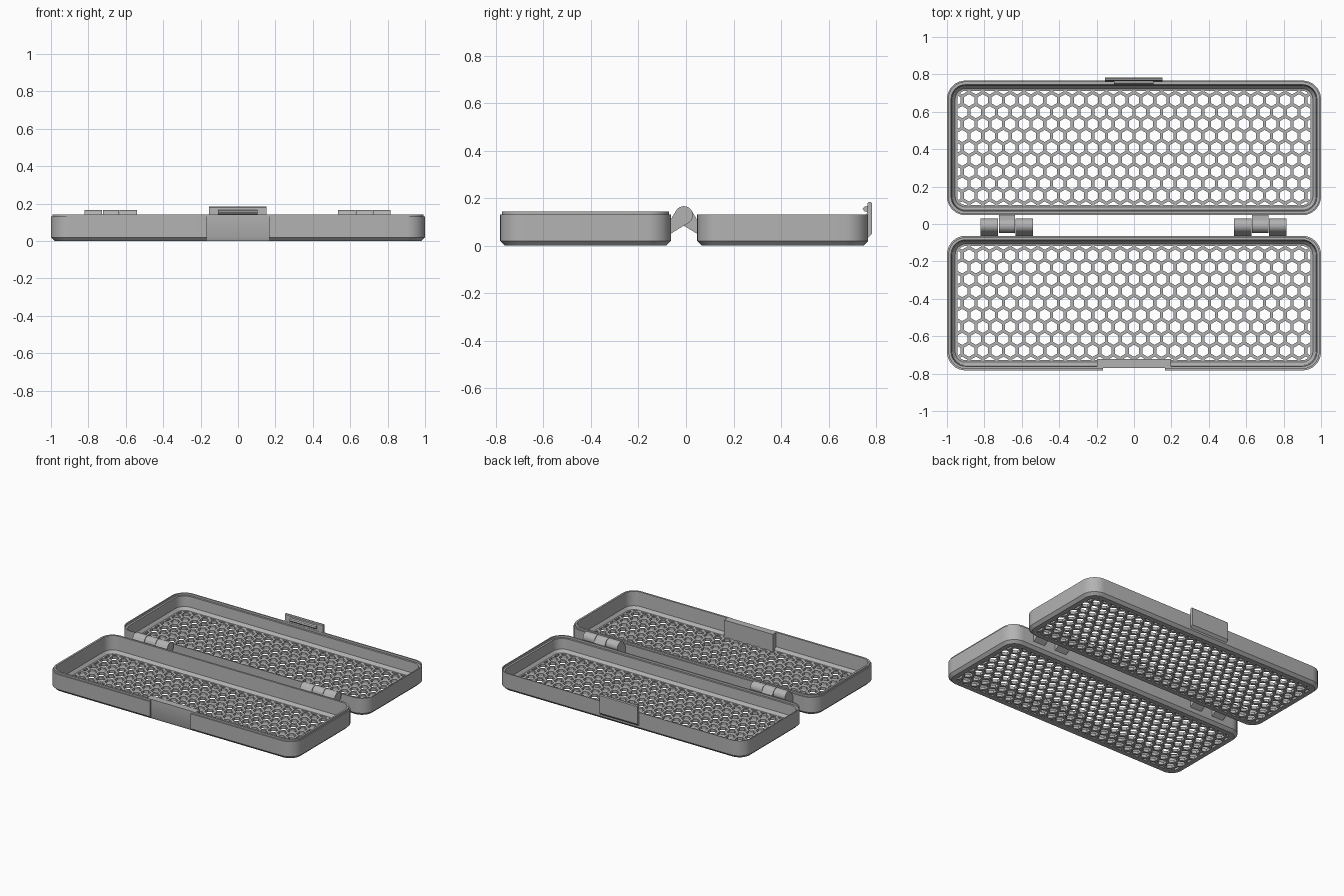
import bpy, bmesh, math
from mathutils import Vector
from mathutils.geometry import convex_hull_2d

old = bpy.data.objects.get("Cube")
if old:
    bpy.data.objects.remove(old, do_unlink=True)

GREY = (0.45, 0.45, 0.45, 1)
grey = bpy.data.materials.new("plain grey plastic")
grey.use_nodes = True
grey.diffuse_color = GREY
grey.node_tree.nodes["Principled BSDF"].inputs["Base Color"].default_value = GREY

HALF_X, DEPTH, CORNER = 1.0, 0.72, 0.1
FRONT_Y, BACK_Y = -0.423, 0.407      # tray centres
FLOOR, FRAME = 0.02, 0.055           # floor thickness, frame width
PIN = Vector((-0.009, 0.128))        # hinge axis in y, z


def finish(bm, name):
    """Clean the mesh, smooth soft edges and link the object."""
    bmesh.ops.remove_doubles(bm, verts=bm.verts, dist=1e-5)
    bmesh.ops.recalc_face_normals(bm, faces=bm.faces)
    for f in bm.faces:
        f.smooth = True
    for e in bm.edges:
        e.smooth = len(e.link_faces) == 2 and e.calc_face_angle(0) < math.radians(30)
    mesh = bpy.data.meshes.new(name)
    bm.to_mesh(mesh)
    bm.free()
    mesh.materials.append(grey)
    obj = bpy.data.objects.new(name, mesh)
    bpy.context.collection.objects.link(obj)
    return obj


def outline(cy, inset, z, notch):
    """Rounded rectangle; notch = (half width, distance from front edge)."""
    r = CORNER - inset
    hx, hy = HALF_X - CORNER, DEPTH / 2 - CORNER
    pts = []
    for i, (sx, sy) in enumerate(((1, 1), (-1, 1), (-1, -1), (1, -1))):
        for k in range(9):
            a = math.pi / 2 * (i + k / 8)
            pts.append((sx * hx + r * math.cos(a), cy + sy * hy + r * math.sin(a), z))
        if i == 2 and notch:
            w, d = notch
            edge = cy - DEPTH / 2
            y0, y1 = edge + inset, edge + max(inset, d)
            pts += [(-w, y0, z), (-w, y1, z), (w, y1, z), (w, y0, z)]
    return pts


def tray_wall(name, cy, profile, notched=False):
    """Sweep a closed wall profile of (inset, height) round the tray."""
    bm = bmesh.new()
    loops = []
    for n, (inset, z) in enumerate(profile):
        # outer points form the latch recess, inner points the thickened wall
        notch = ((0.165, 0.012) if n < 5 else (0.197, 0.062)) if notched else None
        loops.append([bm.verts.new(p) for p in outline(cy, inset, z, notch)])
    count = len(loops[0])
    for a, b in zip(loops, loops[1:] + loops[:1]):
        for i in range(count):
            j = (i + 1) % count
            bm.faces.new((a[i], a[j], b[j], b[i]))
    return finish(bm, name)


def honeycomb(name, cy, pitch=0.0735, hole=0.056):
    """Flat hexagon mesh clipped to the tray frame, then thickened."""
    bm = bmesh.new()
    hx, hy = HALF_X - FRAME + 0.001, DEPTH / 2 - FRAME + 0.001
    row_step = pitch * math.sqrt(3) / 2
    for row in range(-6, 7):
        for col in range(-15, 16):
            c = Vector(((col + row % 2 / 2) * pitch, cy + row * row_step, FLOOR))
            rings = []
            for width in (pitch, hole):
                rad = width / math.sqrt(3)
                rings.append([bm.verts.new(c + Vector((
                    rad * math.cos(math.radians(30 + 60 * k)),
                    rad * math.sin(math.radians(30 + 60 * k)), 0))) for k in range(6)])
            outer, inner = rings
            for k in range(6):
                j = (k + 1) % 6
                bm.faces.new((outer[k], outer[j], inner[j], inner[k]))
    bmesh.ops.remove_doubles(bm, verts=bm.verts, dist=1e-4)
    cuts = [((s * hx, cy, 0), (s, 0, 0)) for s in (-1, 1)]
    cuts += [((0, cy + s * hy, 0), (0, s, 0)) for s in (-1, 1)]
    cuts += [((sx * (hx - 0.013), cy + sy * (hy - 0.013), 0), (sx, sy, 0))
             for sx in (-1, 1) for sy in (-1, 1)]
    for point, normal in cuts:
        bmesh.ops.bisect_plane(bm, geom=bm.verts[:] + bm.edges[:] + bm.faces[:],
                               plane_co=point, plane_no=normal, clear_outer=True)
    bmesh.ops.recalc_face_normals(bm, faces=bm.faces)
    if sum(f.normal.z for f in bm.faces) < 0:
        bmesh.ops.reverse_faces(bm, faces=bm.faces)
    # build the underside and the hole walls
    top = bm.faces[:]
    rim = [e for e in bm.edges if e.is_boundary]
    walls = bmesh.ops.extrude_edge_only(bm, edges=rim)["geom"]
    lower = {v for v in walls if isinstance(v, bmesh.types.BMVert)}
    for v in lower:
        v.co.z = 0
    copy = bmesh.ops.duplicate(bm, geom=top)["geom"]
    for v in copy:
        if isinstance(v, bmesh.types.BMVert):
            v.co.z = 0
    return finish(bm, name)


def prism(name, x0, x1, profile, round_top=0):
    """Extrude a (y, z) profile along x, optionally rounding its top ends."""
    bm = bmesh.new()
    a = [bm.verts.new((x0, y, z)) for y, z in profile]
    b = [bm.verts.new((x1, y, z)) for y, z in profile]
    bm.faces.new(a)
    bm.faces.new(b)
    for i in range(len(a)):
        j = (i + 1) % len(a)
        bm.faces.new((a[i], a[j], b[j], b[i]))
    if round_top:
        top = max(z for _, z in profile)
        edges = [e for e in bm.edges
                 if all(abs(v.co.z - top) < 1e-5 for v in e.verts)
                 and abs(e.verts[0].co.x - e.verts[1].co.x) < 1e-5]
        bmesh.ops.bevel(bm, geom=edges, offset=round_top, segments=4,
                        affect='EDGES', profile=0.5)
    return finish(bm, name)


def knuckle(name, x0, x1, side):
    """Hinge barrel with a sloping arm to the front (-1) or back (1) tray."""
    pts = [PIN + 0.038 * Vector((math.cos(math.tau * k / 32), math.sin(math.tau * k / 32)))
           for k in range(32)]
    wall = PIN.x + side * 0.064
    pts += [Vector((wall, 0.045)), Vector((wall, 0.095))]
    prism(name, x0, x1, [tuple(pts[i]) for i in convex_hull_2d(pts)])


# trays: bottom chamfer, outer wall, rim step, inner wall, frame
base = [(0.02, 0), (0, 0.02), (0, 0.13), (0.008, 0.13)]
inside = [(0.027, 0.04), (0.044, FLOOR), (FRAME, FLOOR), (FRAME, 0)]
tray_wall("front_tray_wall", FRONT_Y,
          base + [(0.008, 0.143), (0.022, 0.143)] + inside, notched=True)
tray_wall("back_tray_wall", BACK_Y,
          base + [(0.008, 0.115), (0.022, 0.115)] + inside)
honeycomb("front_tray_mesh_floor", FRONT_Y)
honeycomb("back_tray_mesh_floor", BACK_Y)

# hinges
for side, centre in (("right", -0.68), ("left", 0.675)):
    knuckle(side + "_hinge_outer_knuckle_a", centre - 0.14, centre - 0.046, -1)
    knuckle(side + "_hinge_middle_knuckle", centre - 0.043, centre + 0.043, 1)
    knuckle(side + "_hinge_outer_knuckle_b", centre + 0.046, centre + 0.14, -1)

# latch on the back tray
prism("latch_plate", -0.155, 0.153,
      [(0.764, 0.03), (0.783, 0.05), (0.783, 0.178), (0.777, 0.184),
       (0.769, 0.184), (0.764, 0.178), (0.76, 0.12)], round_top=0)
prism("latch_hook", -0.107, 0.105,
      [(0.77, 0.169), (0.75, 0.163), (0.744, 0.155), (0.75, 0.145), (0.77, 0.14)])
